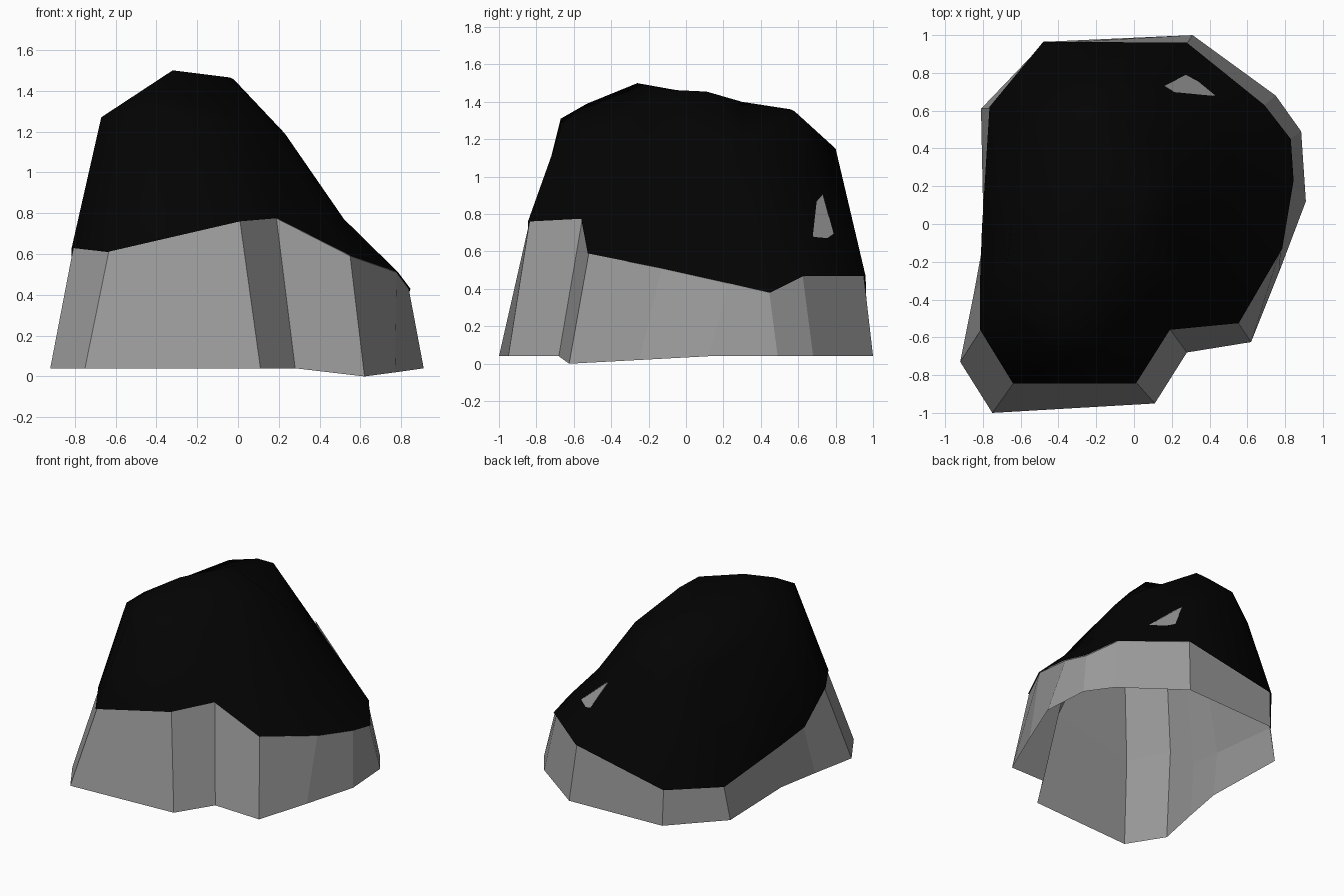
import bpy
from mathutils import Vector
from mathutils.geometry import delaunay_2d_cdt

if "Cube" in bpy.data.objects:
    bpy.data.objects.remove(bpy.data.objects["Cube"])

# Matching loops, running anticlockwise from the front left corner
foot = [(-.92, -.73, .04), (-.75, -1, .04), (.11, -.95, .04), (.28, -.68, .04),
        (.62, -.625, 0), (.77, -.25, .02), (.91, .12, .04), (.885, .49, .04),
        (.75, .68, .04), (.31, 1, .04), (-.47, .965, .04), (-.81, .61, .04),
        (-.79, -.05, .04), (-.85, -.38, .04)]
rim = [(-.815, -.56, .63), (-.64, -.845, .61), (.01, -.845, .76), (.19, -.56, .775),
       (.555, -.525, .59), (.785, -.13, .51), (.845, .23, .43), (.83, .45, .38),
       (.69, .63, .47), (.28, .96, .47), (-.48, .965, .32), (-.765, .62, .29),
       (-.805, -.02, .38), (-.815, -.3, .42)]
crest = [(-.67, -.42, 1.27), (-.47, -.67, 1.31), (-.12, -.67, 1.25), (.04, -.42, 1.26),
         (.3, -.3, 1.0), (.5, 0, .79), (.52, .2, .77), (.5, .37, .78),
         (.42, .55, .79), (.14, .73, .91), (-.25, .8, 1.15), (-.59, .57, 1.12),
         (-.65, 0, 1.25), (-.67, -.2, 1.27)]
ridge = [(-.4, -.53, 1.39), (-.32, -.26, 1.5), (-.04, -.1, 1.465), (-.02, .11, 1.455),
         (.23, .05, 1.19), (.23, .3, 1.19), (-.1, .58, 1.35), (-.22, .56, 1.36),
         (-.46, .55, 1.29), (-.24, .3, 1.4)]
N = len(foot)


def make(name, verts, faces, shade):
    mesh = bpy.data.meshes.new(name)
    mesh.from_pydata(verts, [], faces)
    obj = bpy.data.objects.new(name, mesh)
    bpy.context.collection.objects.link(obj)
    mesh.materials.append(shade)
    return obj


def shade(name, value):
    mat = bpy.data.materials.new(name)
    mat.diffuse_color = (value, value, value, 1)
    mat.use_nodes = True
    mat.node_tree.nodes["Principled BSDF"].inputs["Base Color"].default_value = mat.diffuse_color
    return mat


def inset(loop, s, dz=0):
    return [(x * s, y * s, z + dz) for x, y, z in loop]


def build(name, loops, peaks, mat):
    """Bridge the loops upward, then triangulate the crown over the peaks."""
    verts = [p for loop in loops for p in loop] + peaks
    faces = []
    for r in range(len(loops) - 1):
        for i in range(N):
            j = (i + 1) % N
            faces.append((r * N + i, r * N + j, (r + 1) * N + j, (r + 1) * N + i))
    start = (len(loops) - 1) * N
    flat = [Vector(p[:2]) for p in verts[start:]]
    edges = [(i, (i + 1) % N) for i in range(N)]
    result = delaunay_2d_cdt(flat, edges, [], 1, 1e-5)
    for tri in result[2]:
        faces.append(tuple(start + result[3][k][0] for k in tri))
    return make(name, verts, faces, mat)


grey = shade("stone_grey", .33)
black = shade("black", .001)

# Faceted grey rock, open underneath, with its top hidden in the cap
build("rock", [foot, inset(rim, .99), inset(crest, .96, -.035)], inset(ridge, .96, -.035), grey)

# Smooth black cap
cap = build("cap", [rim, crest], ridge, black)
for p in cap.data.polygons:
    p.use_smooth = True

# Small rock face breaking through the back of the cap
patch = [(.15, .72, .9), (.28, .64, .8), (.42, .67, .67), (.28, .785, .66)]
out = Vector((.45, .58, .4)) * .02
front = [Vector(p) + out for p in patch]
centre = sum(front, Vector()) / 4 - out * 6
make("rock_outcrop", front + [centre],
     [(0, 1, 2, 3)] + [(i, 4, (i + 1) % 4) for i in range(4)], grey)
